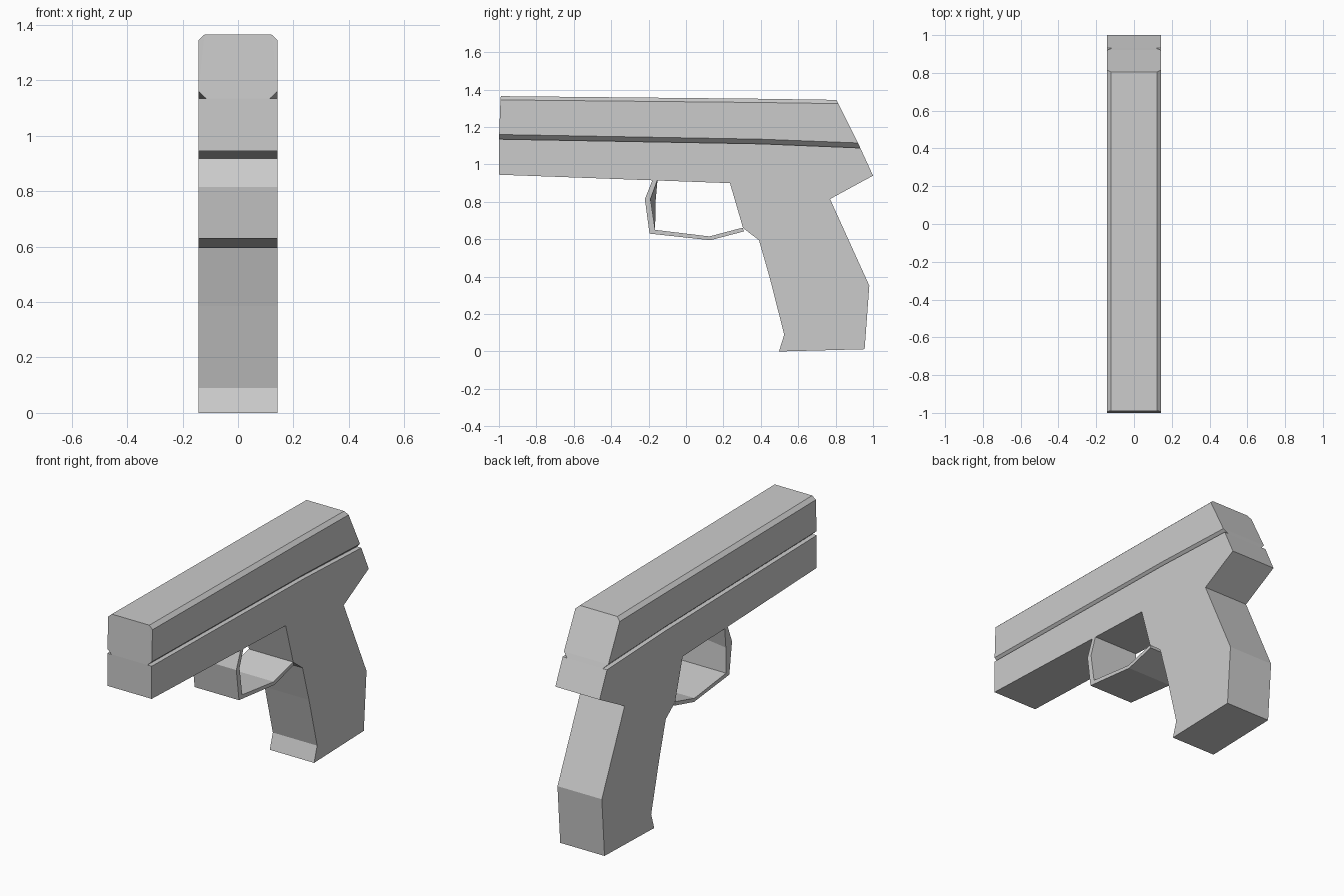
import bpy
import bmesh

if "Cube" in bpy.data.objects:
    bpy.data.objects.remove(bpy.data.objects["Cube"])

HALF = 0.143      # half width of the whole body

metal = bpy.data.materials.new("grey")
metal.diffuse_color = (0.6, 0.6, 0.6, 1)
metal.use_nodes = True
metal.node_tree.nodes["Principled BSDF"].inputs["Base Color"].default_value = metal.diffuse_color


def loft(name, rings, closed=True, caps=True):
    """Skin rings of equal point count; optionally leave the ring open."""
    bm = bmesh.new()
    loops = [[bm.verts.new(p) for p in ring] for ring in rings]
    n = len(loops[0])
    for a, b in zip(loops, loops[1:]):
        for i in range(n if closed else n - 1):
            j = (i + 1) % n
            bm.faces.new((a[i], a[j], b[j], b[i]))
    if caps:
        bm.faces.new(loops[0])
        bm.faces.new(loops[-1][::-1])
    bmesh.ops.recalc_face_normals(bm, faces=bm.faces)
    # exact triangulation keeps the concave side faces clean
    bmesh.ops.triangulate(bm, faces=[f for f in bm.faces if len(f.verts) > 4])
    mesh = bpy.data.meshes.new(name)
    bm.to_mesh(mesh)
    bm.free()
    mesh.materials.append(metal)
    obj = bpy.data.objects.new(name, mesh)
    bpy.context.collection.objects.link(obj)
    return obj


def side(x, profile):
    return [(x, y, z) for y, z in profile]


# Frame and grip: one side profile extruded across the width
frame = [(-1, 0.945), (0.235, 0.9), (0.305, 0.66), (0.39, 0.595),
         (0.45, 0.385), (0.525, 0.09), (0.497, 0), (0.955, 0.012),
         (0.98, 0.352), (0.77, 0.815), (1.0, 0.94), (0.932, 1.088),
         (0.4, 1.11), (-1, 1.135)]
loft("frame_and_grip", [side(-HALF, frame), side(HALF, frame)])

# Slide: chamfered top, undercut lower edge forming the side groove.
# Each section gives (y, z) for groove root, groove lip, shoulder, top.
sections = [
    [(-1.0, 1.135), (-0.999, 1.16), (-0.992, 1.345), (-0.99, 1.365)],
    [(0.4, 1.11), (0.4, 1.135), (0.4, 1.331), (0.4, 1.351)],
    [(0.932, 1.088), (0.92, 1.115), (0.815, 1.325), (0.805, 1.345)],
]
widths = (HALF - 0.027, HALF, HALF, HALF - 0.022)
rings = []
for section in sections:
    right = [(x, y, z) for x, (y, z) in zip(widths, section)]
    rings.append(right + [(-x, y, z) for x, y, z in reversed(right)])
loft("slide", rings, closed=False)

# Trigger guard: thin bent band, its front inner corner skewed across the width
outer = [(-0.178, 0.92), (-0.22, 0.815), (-0.195, 0.63), (0.13, 0.595),
         (0.31, 0.642)]


def guard_ring(x, corner):
    inner = [(0.303, 0.662), (0.125, 0.615), (-0.165, 0.65), corner,
             (-0.152, 0.92)]
    return side(x, outer + inner)


loft("trigger_guard", [guard_ring(-HALF, (-0.163, 0.8)),
                       guard_ring(HALF, (-0.19, 0.815))])
